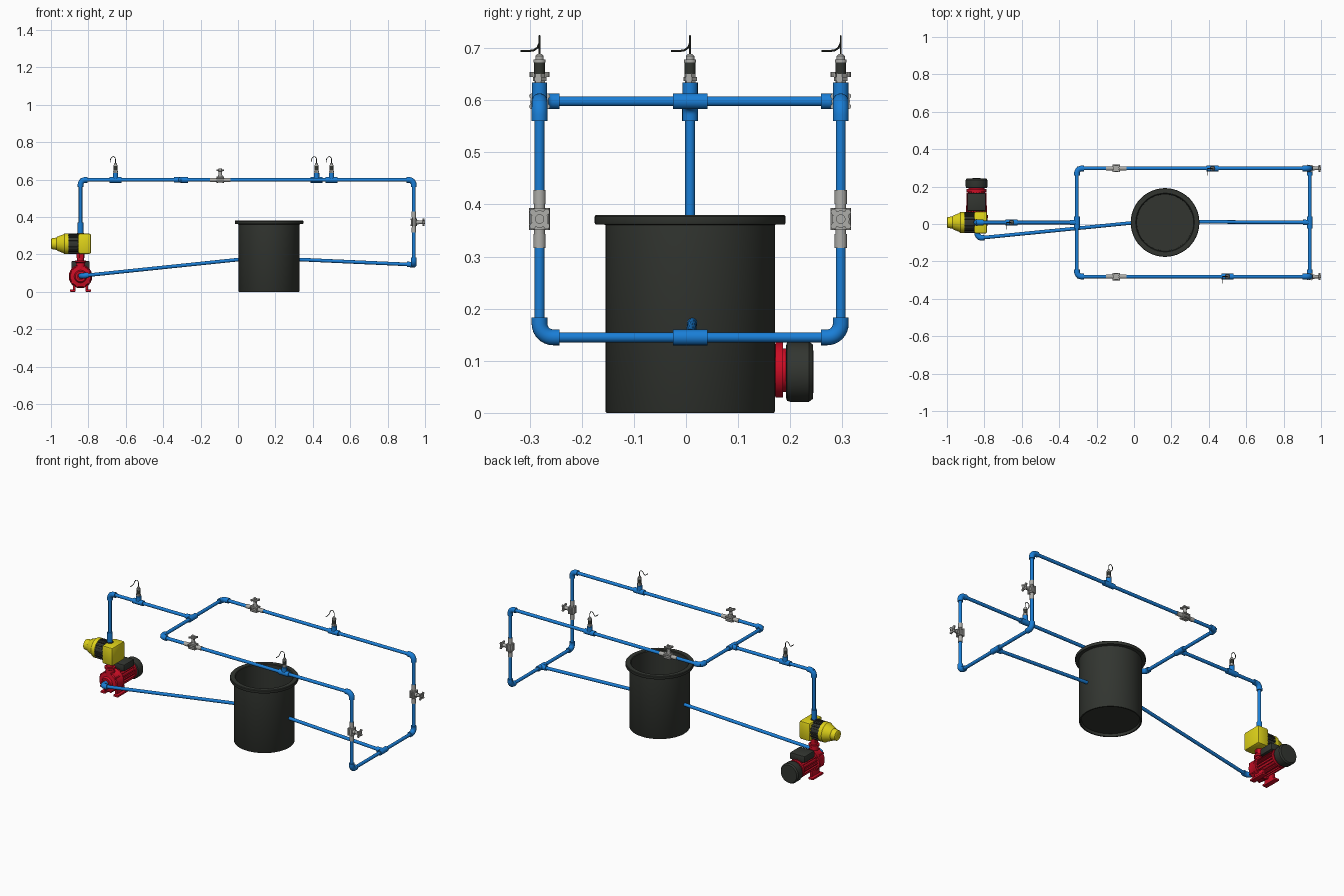
import bpy, bmesh, math
from mathutils import Vector as V, Matrix

if "Cube" in bpy.data.objects:
    bpy.data.objects.remove(bpy.data.objects["Cube"])

def material(name, rgb):
    m = bpy.data.materials.new(name)
    m.diffuse_color = (*rgb, 1)
    m.use_nodes = True
    m.node_tree.nodes["Principled BSDF"].inputs["Base Color"].default_value = m.diffuse_color
    return m

BLUE = material("pipe_blue", (0.01, 0.21, 0.68))
RED = material("pump_red", (0.60, 0.004, 0.018))
YELLOW = material("controller_yellow", (0.75, 0.66, 0.01))
DARK = material("dark_plastic", (0.032, 0.036, 0.03))
METAL = material("metal_grey", (0.42, 0.42, 0.40))
X, Y, Z = V((1, 0, 0)), V((0, 1, 0)), V((0, 0, 1))

def finish(name, bm, mat):
    bmesh.ops.remove_doubles(bm, verts=bm.verts, dist=1e-5)
    bmesh.ops.recalc_face_normals(bm, faces=bm.faces)
    me = bpy.data.meshes.new(name)
    bm.to_mesh(me)
    bm.free()
    me.materials.append(mat)
    ob = bpy.data.objects.new(name, me)
    bpy.context.collection.objects.link(ob)
    return ob

def skin(name, rings, mat, seg):
    """Join rings given as (centre, tangent, radius) into a closed tube."""
    bm, loops, prev = bmesh.new(), [], rings[0][1]
    u = prev.orthogonal().normalized()
    for c, t, r in rings:
        u = (prev.rotation_difference(t) @ u).normalized()
        w, prev = t.cross(u).normalized(), t
        ang = [2 * math.pi * (i + .5) / seg for i in range(seg)]
        loops.append([bm.verts.new(c + (u * math.cos(a) + w * math.sin(a)) * r) for a in ang])
    for a, b in zip(loops, loops[1:]):
        for i in range(seg):
            j = (i + 1) % seg
            bm.faces.new((a[i], a[j], b[j], b[i]))
    for end, ring in ((loops[0], rings[0]), (loops[-1], rings[-1])):
        if ring[2] > 0:
            bm.faces.new(end)
    return finish(name, bm, mat)

def lathe(name, origin, axis, profile, mat, seg=24):
    """Revolve (distance, radius) points about an axis."""
    d = V(axis).normalized()
    return skin(name, [(V(origin) + d * t, d, r) for t, r in profile], mat, seg)

def rod(name, a, b, r, mat, seg=20):
    a, b = V(a), V(b)
    return lathe(name, a, b - a, [(0, r), ((b - a).length, r)], mat, seg)

def sweep(name, pts, r, mat, seg=20):
    pts = [V(p) for p in pts]
    n = len(pts) - 1
    tan = [(pts[min(i + 1, n)] - pts[max(i - 1, 0)]).normalized() for i in range(n + 1)]
    return skin(name, [(p, t, r) for p, t in zip(pts, tan)], mat, seg)

def box(name, c, size, mat, bevel=.004, rot=None):
    bm = bmesh.new()
    bmesh.ops.create_cube(bm, size=1)
    bmesh.ops.scale(bm, vec=size, verts=bm.verts)
    if bevel:
        bmesh.ops.bevel(bm, geom=bm.edges[:], offset=bevel, segments=2, profile=.5, affect='EDGES')
    bmesh.ops.transform(bm, matrix=Matrix.Translation(c) @ (rot or Matrix()), verts=bm.verts)
    return finish(name, bm, mat)

PR, FR = .0095, .0152          # pipe and fitting radii

def elbow(corner, d1, d2):
    c, d1, d2 = V(corner), V(d1).normalized(), V(d2).normalized()
    pts = [c + d1 * .038]
    for i in range(9):
        a = math.pi / 2 * i / 8
        pts.append(c + d1 * .026 * (1 - math.sin(a)) + d2 * .026 * (1 - math.cos(a)))
    sweep("pipe_elbow", pts + [c + d2 * .038], FR, BLUE)

def tee(c, along, branch):
    c, along = V(c), V(along)
    rod("pipe_tee", c - along * .033, c + along * .033, FR, BLUE)
    rod("pipe_tee_branch", c, c + V(branch).normalized() * .036, FR * .96, BLUE)

def sensor(x, y):
    tee((x, y, TOP), X, Z)
    o = V((x, y, TOP))
    lathe("sensor_nut", o, Z, [(.035, .0105), (.039, .0105), (.039, .0135), (.047, .0135),
          (.047, .011), (.053, .011)], METAL, 6)
    rod("sensor_body", o + Z * .052, o + Z * .075, .0105, DARK)
    lathe("sensor_cap", o, Z, [(.074, .0115), (.080, .0115), (.080, .008), (.087, .008), (.091, .004)], METAL)
    sweep("sensor_cable", [o + V(p) for p in ((0, 0, .088), (0, 0, .112), (-.004, 0, .121),
          (-.012, 0, .125), (-.021, 0, .121), (-.026, 0, .112), (-.028, -.004, .103),
          (-.028, -.011, .098), (-.028, -.02, .0965), (-.028, -.037, .0965))], .002, DARK, 8)

def valve(c, along, out):
    c, s = V(c), along.cross(out)
    lathe("valve_body", c, along, [(-.056, .0118), (-.029, .0118), (-.029, .0105), (-.02, .0105),
          (-.02, .0175), (-.013, .0175), (-.013, .0145), (.013, .0145), (.013, .0175),
          (.02, .0175), (.02, .0105), (.029, .0105), (.029, .0118), (.056, .0118)], METAL)
    lathe("valve_stem", c, out, [(0, .012), (.026, .012), (.026, .0095), (.046, .0095),
          (.048, .0165), (.055, .0165), (.055, .009), (.06, .009)], METAL)
    for i in (-1, 1):
        for j in (-1, 1):
            p = c + along * i * .0135 + s * j * .0135
            rod("valve_handle_lug", p + out * .047, p + out * .056, .006, METAL, 10)
            rod("valve_bolt", c + s * j * .015 + out * i * .01 - along * .021,
                c + s * j * .015 + out * i * .01 + along * .021, .005, METAL, 10)

# Layout
TOP, LOW, YC, XL, XR, XP = .598, .145, .008, -.305, .94, -.842
SIDES = (-.281, .297)

# Tank: hollow, with a rim and a recessed underside
lathe("tank", (.166, YC, 0), Z, [(.014, 0), (.014, .15), (0, .154), (0, .161), (.003, .163),
      (.361, .163), (.362, .182), (.365, .1835), (.377, .1835), (.38, .181), (.38, .157),
      (.377, .153), (.024, .15), (.024, 0)], DARK, 64)

# Two parallel pipe runs
for y, xs in zip(SIDES, (.5, .42)):
    inward = Y if y < 0 else -Y
    rod("top_pipe", (XL, y, TOP), (XR - .02, y, TOP), PR, BLUE)
    rod("down_pipe", (XR, y, LOW + .02), (XR, y, TOP - .02), PR, BLUE)
    elbow((XL, y, TOP), X, inward)
    elbow((XR, y, TOP), -X, -Z)
    elbow((XR, y, LOW), Z, inward)
    valve((-.095, y, TOP), X, Z)
    valve((XR, y, .372), Z, X)
    sensor(xs, y)

# Cross pipes, junctions and tank connections
rod("top_cross_pipe", (XL, SIDES[0] + .02, TOP), (XL, SIDES[1] - .02, TOP), PR, BLUE)
rod("low_cross_pipe", (XR, SIDES[0] + .02, LOW), (XR, SIDES[1] - .02, LOW), PR, BLUE)
tee((XL, YC, TOP), Y, -X)
outlet = V((.318, YC + .004, .173))
tee((XR, YC, LOW), Y, outlet - V((XR, YC, LOW)))
rod("tank_outlet_pipe", outlet, (XR, YC, LOW), PR, BLUE)
suction, tank_in = V((XP + .004, -.076, .085)), V((.01, .008, .173))
elbow(suction, Y, tank_in - suction)
rod("suction_pipe", suction + (tank_in - suction) * .03, tank_in, PR, BLUE)

# Pressure line from the controller
rod("feed_pipe", (XP, YC, TOP), (XL, YC, TOP), PR, BLUE).location.x += 0
rod("riser_pipe", (XP, YC, .30), (XP, YC, TOP - .02), PR, BLUE)
rod("riser_adapter", (XP, YC, .31), (XP, YC, .37), .0148, BLUE)
elbow((XP, YC, TOP), X, -Z)
sensor(-.655, YC)

# Pump head and finned motor
P = V((XP, 0, .082))
lathe("pump_head", P, Y, [(-.045, .018), (-.03, .018), (-.03, .028), (-.018, .034), (-.014, .054),
      (-.008, .059), (.03, .059), (.036, .063), (.048, .063), (.048, .05)], RED, 32)
lathe("motor_body", P, Y, [(.04, .046), (.17, .046), (.172, .053), (.186, .053), (.186, .042),
      (.196, .042)], RED, 32)
for i in range(20):
    rot = Matrix.Rotation(2 * math.pi * i / 20, 4, 'Y')
    box("motor_fin", P + V((0, .108, 0)) + rot @ V((0, 0, .048)), (.004, .12, .012), RED, 0, rot)
lathe("fan_cover", P - Z * .003, Y, [(.192, .05), (.194, .056), (.2, .058), (.236, .058),
      (.244, .052), (.245, 0)], DARK, 32)
box("terminal_box", (XP, .118, .144), (.098, .095, .04), DARK, .006)
lathe("pump_outlet", (XP, YC, 0), Z, [(.12, .026), (.155, .024), (.158, .029), (.168, .029),
      (.168, .018), (.185, .018)], RED)
rod("outlet_nut", (XP, YC, .182), (XP, YC, .212), .023, RED, 6)
for s in (-1, 1):
    box("pump_foot", (XP + s * .042, .05, .006), (.03, .1, .012), RED, .003)
    box("pump_leg", (XP + s * .034, .05, .026), (.014, .07, .036), RED, .002)
    for a in (.6, 1.2, 1.9, 2.5):
        q = P + V((math.cos(a), 0, s * math.sin(a))) * .055
        rod("pump_bolt", q - Y * .016, q + Y * .05, .006, RED, 8)

# Pressure controller: bell, ribbed middle and housing
C = V((0, YC, .257))
lathe("controller_bell", C, X, [(-1, .024), (-.997, .029), (-.97, .033), (-.966, .038),
      (-.935, .05), (-.928, .056), (-.905, .056)], YELLOW, 32)
lathe("controller_core", C, X, [(-.91, .05), (-.85, .05)], DARK, 32)
for i in range(16):
    rot = Matrix.Rotation(2 * math.pi * i / 16, 4, 'X')
    box("controller_rib", C + V((-.879, 0, 0)) + rot @ V((0, 0, .05)), (.056, .008, .012), DARK, 0, rot)
box("controller_housing", (-.820, YC, .257), (.07, .118, .108), YELLOW, .01)
rod("controller_base_port", (XP, YC, .2), (XP, YC, .225), .019, DARK)
rod("controller_top_port", (XP, YC, .295), (XP, YC, .315), .018, DARK)

# Smooth round surfaces, keep hard edges
bpy.ops.object.select_all(action='SELECT')
bpy.context.view_layer.objects.active = bpy.context.collection.objects[0]
bpy.ops.object.shade_smooth_by_angle(angle=math.radians(35))
